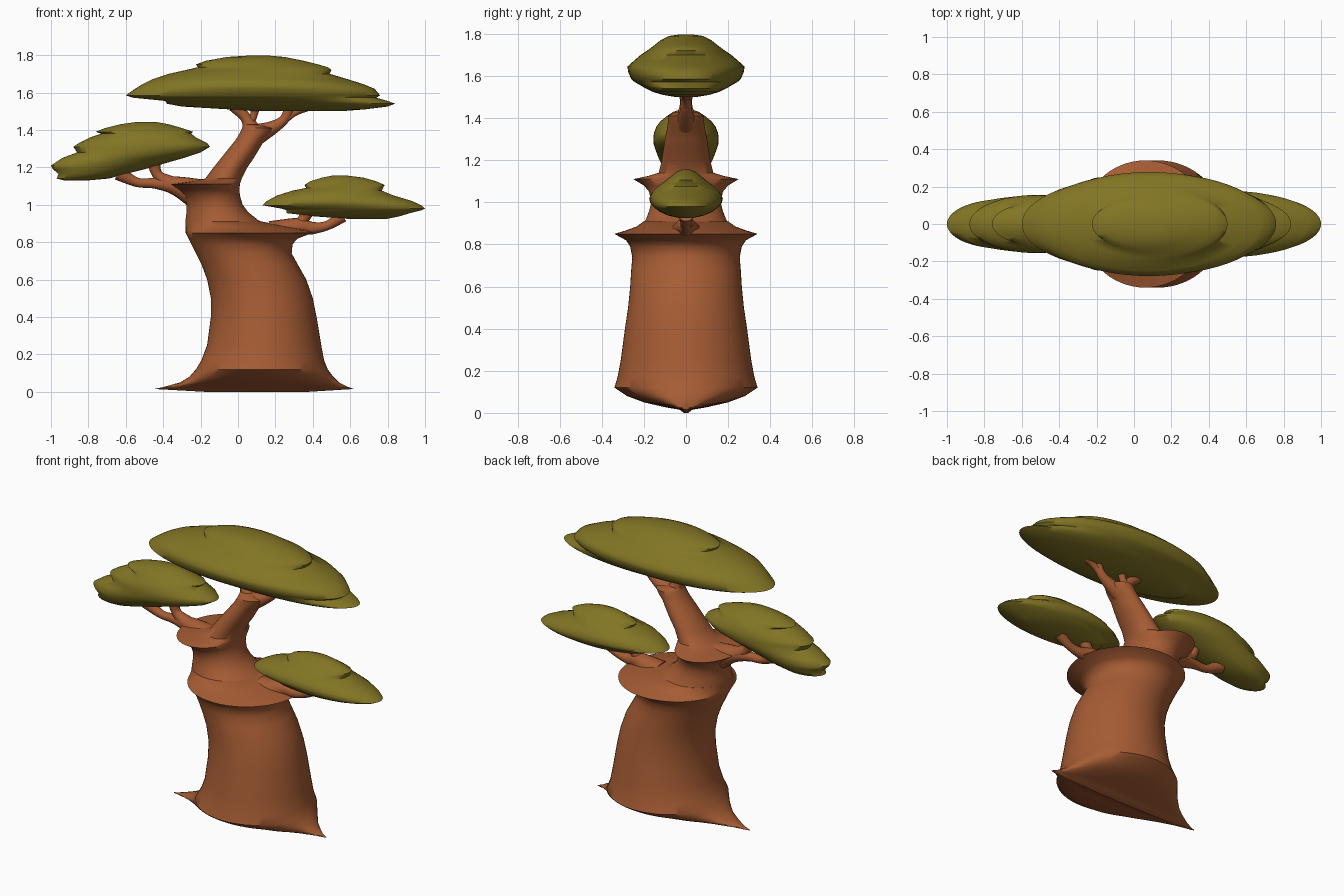
import bpy, bmesh, math
from mathutils import Vector


def material(name, color):
    m = bpy.data.materials.new(name)
    m.diffuse_color = (*color, 1)
    return m


bark = material("bark_brown", (0.38, 0.107, 0.034))
leaf = material("leaf_olive", (0.225, 0.178, 0.018))


def skin(name, rings, mat, angle):
    """Join rings of points into a closed, smooth skin."""
    bm = bmesh.new()
    loops = [[bm.verts.new(p) for p in ring] for ring in rings]
    n = len(loops[0])
    for a, b in zip(loops, loops[1:]):
        for i in range(n):
            j = (i + 1) % n
            bm.faces.new((a[i], a[j], b[j], b[i]))
    bm.faces.new(loops[0][::-1])
    bm.faces.new(loops[-1])
    bmesh.ops.recalc_face_normals(bm, faces=bm.faces)
    me = bpy.data.meshes.new(name)
    bm.to_mesh(me)
    bm.free()
    me.materials.append(mat)
    ob = bpy.data.objects.new(name, me)
    bpy.context.collection.objects.link(ob)
    bpy.ops.object.select_all(action='DESELECT')
    ob.select_set(True)
    bpy.context.view_layer.objects.active = ob
    bpy.ops.object.shade_smooth_by_angle(angle=math.radians(angle))


def layers(name, rows, mat, n=64, angle=50):
    """Stack of level ellipses: height, left x, right x, half depth."""
    rings = []
    for z, l, r, d in rows:
        rings.append([((l + r) / 2 + (r - l) / 2 * math.cos(t), d * math.sin(t), z)
                      for t in (2 * math.pi * i / n for i in range(n))])
    skin(name, rings, mat, angle)


def branch(name, pts, n=20, steps=6):
    """Tapered tube along smooth path of (x, z, radius)."""
    P = [Vector(p) for p in pts]
    P = [2 * P[0] - P[1]] + P + [2 * P[-1] - P[-2]]
    path = []
    for a, b, c, d in zip(P, P[1:], P[2:], P[3:]):
        for k in range(steps):
            t = k / steps
            path.append(0.5 * (2 * b + (c - a) * t + (2 * a - 5 * b + 4 * c - d) * t * t
                               + (3 * b - a - 3 * c + d) * t ** 3))
    path.append(P[-2])
    rings = []
    for i, p in enumerate(path):
        q = path[min(i + 1, len(path) - 1)] - path[max(i - 1, 0)]
        s = Vector((-q[1], q[0])).normalized()
        ring = []
        for k in range(n):
            t = 2 * math.pi * k / n
            c = math.cos(t) * p[2]
            ring.append((p[0] + s.x * c, math.sin(t) * p[2], p[1] + s.y * c))
        rings.append(ring)
    skin(name, rings, bark, 60)


# lower trunk: keel-shaped base with two root tips, up to the first collar
layers("trunk", [
    (0.00, -0.18, 0.38, 0.01), (0.015, -0.45, 0.62, 0.03), (0.025, -0.40, 0.59, 0.09),
    (0.05, -0.31, 0.54, 0.20), (0.08, -0.26, 0.51, 0.28), (0.12, -0.225, 0.48, 0.34),
    (0.17, -0.195, 0.46, 0.325), (0.25, -0.165, 0.445, 0.31), (0.40, -0.145, 0.42, 0.29),
    (0.50, -0.145, 0.40, 0.275), (0.60, -0.165, 0.365, 0.265), (0.68, -0.195, 0.32, 0.26),
    (0.74, -0.225, 0.287, 0.255), (0.79, -0.25, 0.292, 0.265), (0.82, -0.265, 0.32, 0.285),
    (0.85, -0.28, 0.40, 0.34), (0.865, -0.28, 0.36, 0.29), (0.885, -0.28, 0.25, 0.235),
    (0.91, -0.28, 0.13, 0.20)], bark)

# upper trunk with second collar and leaning neck
layers("upper_trunk", [
    (0.89, -0.28, 0.16, 0.21), (0.92, -0.28, 0.105, 0.19), (0.96, -0.275, 0.055, 0.175),
    (1.00, -0.275, 0.025, 0.165), (1.05, -0.29, 0.01, 0.175), (1.08, -0.32, 0.008, 0.20),
    (1.11, -0.36, 0.01, 0.25), (1.125, -0.25, 0.015, 0.18), (1.14, -0.175, 0.02, 0.13),
    (1.20, -0.13, 0.05, 0.115), (1.25, -0.09, 0.085, 0.108), (1.30, -0.05, 0.115, 0.10),
    (1.35, -0.01, 0.145, 0.09), (1.385, 0.01, 0.18, 0.085), (1.41, 0.022, 0.19, 0.085),
    (1.43, 0.03, 0.11, 0.05)], bark)

# branches under each canopy
for name, pts in {
    "right_branch": [(0.2, 0.83, 0.09), (0.32, 0.88, 0.05), (0.40, 0.875, 0.033),
                     (0.48, 0.89, 0.025), (0.56, 0.94, 0.035)],
    "right_twig": [(0.29, 0.87, 0.045), (0.34, 0.91, 0.03), (0.37, 0.96, 0.035)],
    "left_branch": [(-0.2, 1.05, 0.09), (-0.33, 1.10, 0.052), (-0.44, 1.115, 0.03),
                    (-0.54, 1.12, 0.025), (-0.64, 1.17, 0.04)],
    "left_twig": [(-0.36, 1.11, 0.045), (-0.43, 1.16, 0.028), (-0.455, 1.24, 0.038)],
    "top_left_branch": [(0.08, 1.38, 0.06), (0.045, 1.46, 0.03), (-0.02, 1.53, 0.035)],
    "top_left_twig": [(0.055, 1.43, 0.03), (0.085, 1.48, 0.02), (0.09, 1.53, 0.03)],
    "top_right_branch": [(0.09, 1.37, 0.06), (0.19, 1.415, 0.035), (0.25, 1.46, 0.026),
                         (0.28, 1.53, 0.03)],
    "top_right_twig": [(0.24, 1.45, 0.025), (0.30, 1.49, 0.018), (0.37, 1.53, 0.03)],
}.items():
    branch(name, pts)

# layered leaf canopies
layers("top_canopy", [
    (1.50, 0.1, 0.55, 0.05), (1.51, -0.05, 0.68, 0.11), (1.525, -0.30, 0.80, 0.16),
    (1.54, -0.38, 0.84, 0.19), (1.555, -0.39, 0.80, 0.215), (1.572, -0.56, 0.74, 0.245),
    (1.585, -0.60, 0.76, 0.26), (1.62, -0.55, 0.73, 0.275), (1.645, -0.51, 0.67, 0.278),
    (1.67, -0.46, 0.59, 0.25), (1.70, -0.37, 0.49, 0.215), (1.72, -0.28, 0.50, 0.185),
    (1.735, -0.215, 0.48, 0.165), (1.75, -0.225, 0.43, 0.145), (1.77, -0.17, 0.35, 0.12),
    (1.79, -0.06, 0.25, 0.08), (1.797, 0.05, 0.17, 0.03)], leaf, angle=65)
layers("left_canopy", [
    (1.13, -0.93, -0.80, 0.03), (1.14, -0.97, -0.69, 0.08), (1.165, -0.96, -0.60, 0.105),
    (1.19, -0.99, -0.50, 0.12), (1.21, -1.00, -0.43, 0.13), (1.25, -0.94, -0.29, 0.145),
    (1.28, -0.86, -0.20, 0.155), (1.31, -0.88, -0.15, 0.155), (1.33, -0.85, -0.165, 0.152),
    (1.36, -0.79, -0.225, 0.14), (1.38, -0.73, -0.25, 0.125), (1.39, -0.76, -0.24, 0.115),
    (1.41, -0.71, -0.30, 0.09), (1.43, -0.63, -0.37, 0.06), (1.443, -0.54, -0.44, 0.02)],
    leaf, angle=65)
layers("right_canopy", [
    (0.925, 0.58, 0.80, 0.03), (0.937, 0.42, 0.86, 0.085), (0.955, 0.26, 0.92, 0.125),
    (0.97, 0.26, 0.98, 0.145), (0.98, 0.23, 1.00, 0.155), (0.997, 0.13, 0.98, 0.17),
    (1.02, 0.155, 0.93, 0.175), (1.05, 0.21, 0.83, 0.16), (1.075, 0.29, 0.77, 0.135),
    (1.09, 0.365, 0.775, 0.115), (1.105, 0.355, 0.785, 0.095), (1.125, 0.385, 0.74, 0.07),
    (1.145, 0.45, 0.67, 0.045), (1.155, 0.50, 0.59, 0.02)], leaf, angle=65)
